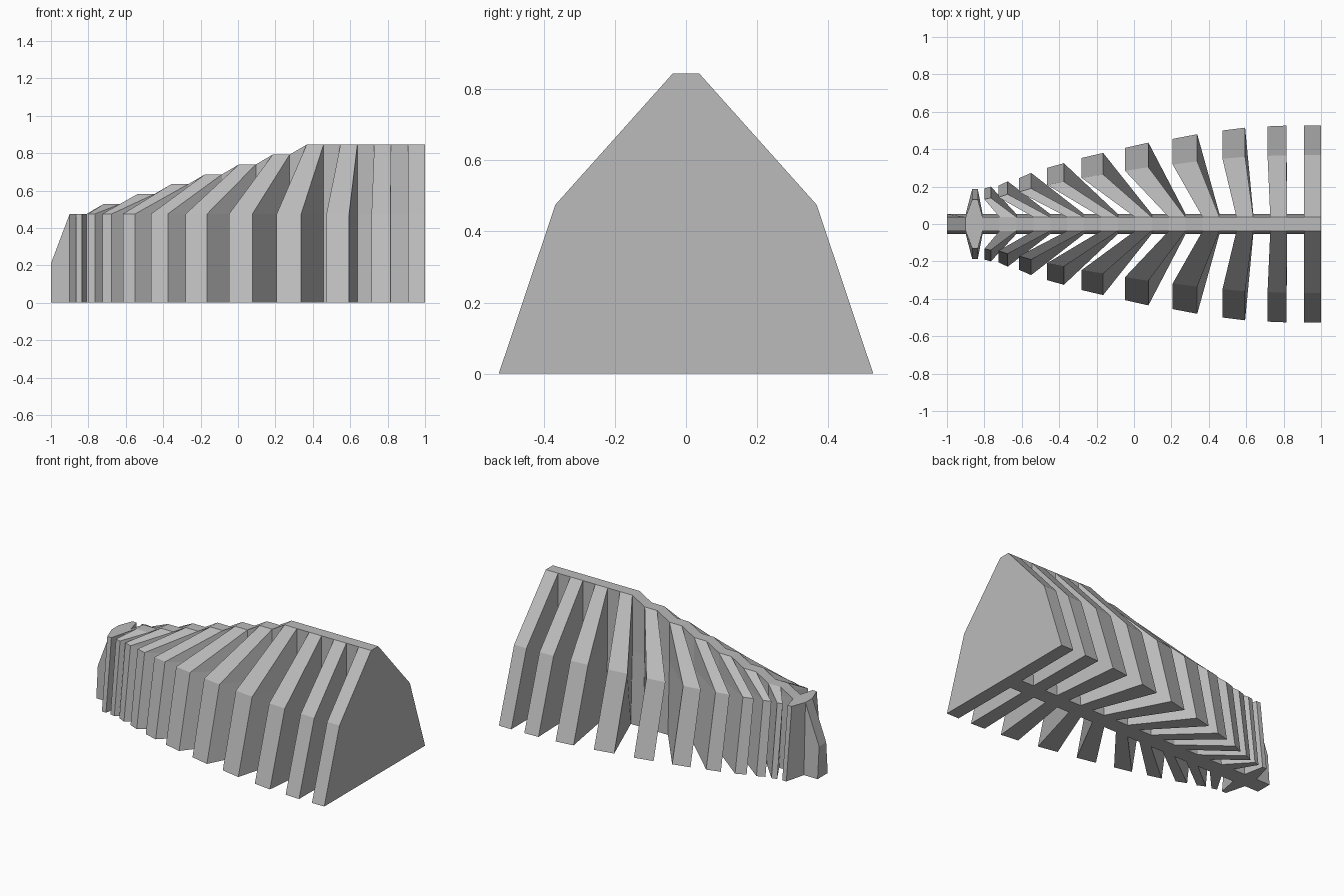
import bpy
import bmesh

cube = bpy.data.objects.get("Cube")
if cube:
    bpy.data.objects.remove(cube, do_unlink=True)

KNEE = 0.475          # height where every rib bends inward
RIDGE = 0.845         # highest point of the spine
FOOT, WAIST = 0.053, 0.037   # half widths of the spine
STEP = 1.9 / 21       # rib width, and gap width, along the spine
TAPER = WAIST / FOOT

grey = bpy.data.materials.new("plain grey")
grey.use_nodes = True
grey.diffuse_color = (0.5, 0.5, 0.5, 1)
grey.node_tree.nodes["Principled BSDF"].inputs["Base Color"].default_value = (0.5, 0.5, 0.5, 1)


def station(k):
    """Position along the spine and ridge height at step k."""
    return -0.9 + k * STEP, KNEE + (RIDGE - KNEE) * min(k // 2, 7) / 7


def finish(name, bm):
    """Clean the mesh and turn it into a flat shaded object."""
    bmesh.ops.remove_doubles(bm, verts=bm.verts, dist=0.0005)
    bmesh.ops.recalc_face_normals(bm, faces=bm.faces)
    mesh = bpy.data.meshes.new(name)
    bm.to_mesh(mesh)
    bm.free()
    mesh.materials.append(grey)
    obj = bpy.data.objects.new(name, mesh)
    bpy.context.collection.objects.link(obj)
    return obj


def bridge(bm, first, second):
    """Join two matching rings with quads."""
    count = len(first)
    for i in range(count):
        j = (i + 1) % count
        bm.faces.new((first[i], first[j], second[j], second[i]))


# Spine: cross-sections stepping up towards the tall end
bm = bmesh.new()
rings = []
for x, top in [(-1, 0.21)] + [station(k) for k in range(22)]:
    bend = min(top, KNEE)
    section = [(-FOOT, 0), (FOOT, 0), (WAIST, bend), (WAIST, top), (-WAIST, top), (-WAIST, bend)]
    rings.append([bm.verts.new((x, y, z)) for y, z in section])
for a, b in zip(rings, rings[1:]):
    bridge(bm, a, b)
bm.faces.new(rings[0])
bm.faces.new(rings[-1])
finish("spine", bm)


def rib(number, tips):
    """Swept rib between two side outlines, mirrored across the spine."""
    bm = bmesh.new()
    sides = []
    for k, (tip_x, tip_y) in zip((2 * number, 2 * number + 1), tips):
        x, top = station(k)
        outline = [(x, FOOT, 0), (tip_x, tip_y, 0), (tip_x, tip_y * TAPER, KNEE),
                   (x, WAIST, top), (x, WAIST, KNEE)]
        side = [bm.verts.new(p) for p in outline]
        foot, tip, knee, ridge, waist = side
        bm.faces.new((foot, tip, knee, waist))
        if top > KNEE + 0.001:
            bm.faces.new((waist, knee, ridge))
        sides.append(side)
    bridge(bm, *sides)
    obj = finish(f"rib_pair_{number + 1}", bm)
    mirror = obj.modifiers.new("mirror", "MIRROR")
    mirror.use_axis = (False, True, False)
    mirror.use_mirror_merge = False


# Rib tips on the floor: x and y of the rear and front corner, short end first
TIPS = [
    ((-0.865, 0.187), (-0.835, 0.187)),
    ((-0.8, 0.19), (-0.765, 0.2)),
    ((-0.725, 0.205), (-0.675, 0.228)),
    ((-0.615, 0.245), (-0.55, 0.273)),
    ((-0.465, 0.3), (-0.375, 0.325)),
    ((-0.28, 0.353), (-0.165, 0.38)),
    ((-0.048, 0.407), (0.077, 0.435)),
    ((0.207, 0.455), (0.338, 0.48)),
    ((0.473, 0.5), (0.594, 0.515)),
    ((0.714, 0.522), (0.815, 0.526)),
    ((0.91, 0.527), (1, 0.527)),
]
for number, tips in enumerate(TIPS):
    rib(number, tips)
